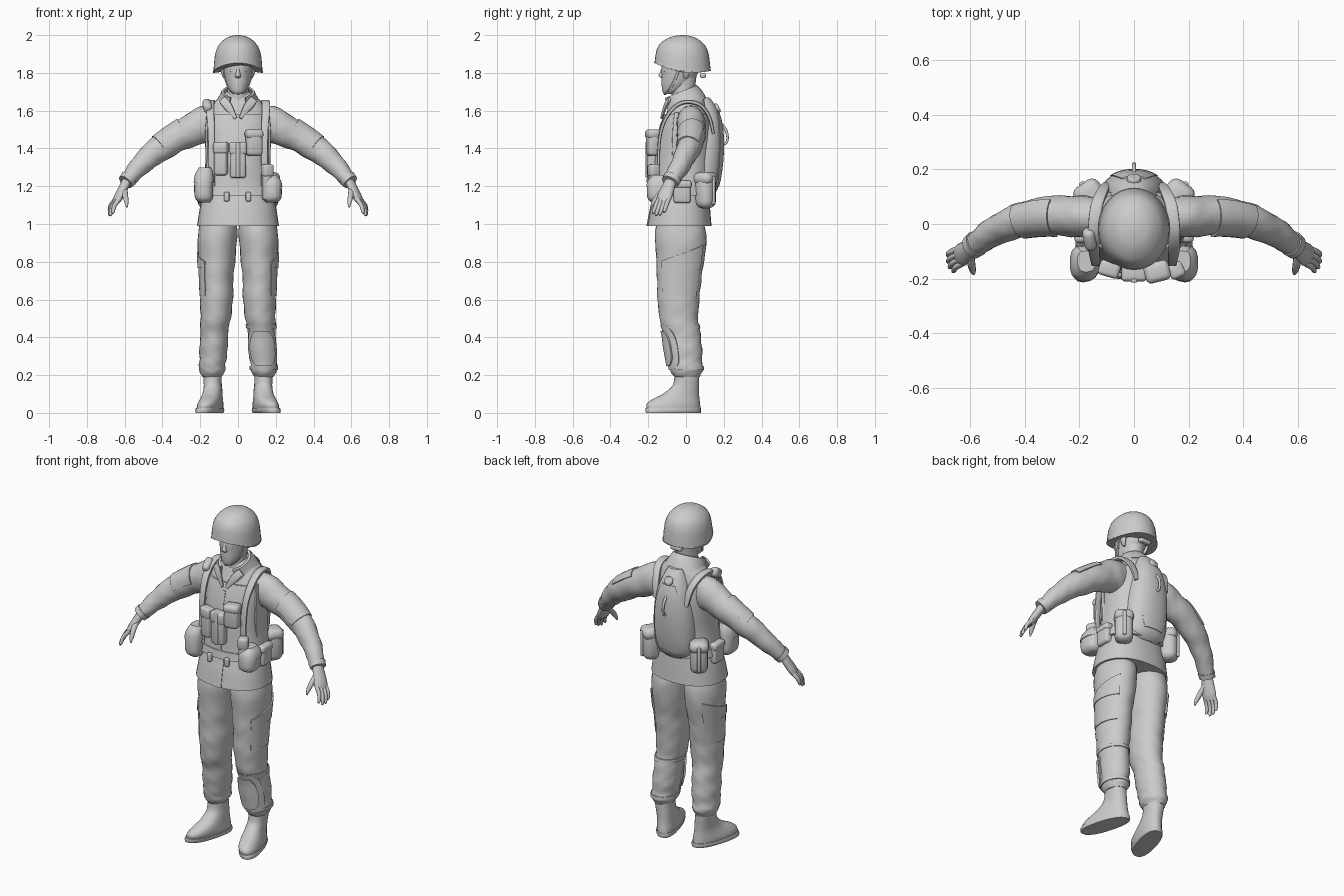
import bpy, bmesh, math
from mathutils import Vector, Matrix

mat = bpy.data.materials.new("plain_grey")
mat.diffuse_color = (0.6, 0.6, 0.6, 1)


def finish(name, bm, angle=40):
    bmesh.ops.recalc_face_normals(bm, faces=bm.faces)
    me = bpy.data.meshes.new(name)
    bm.to_mesh(me)
    bm.free()
    me.materials.append(mat)
    ob = bpy.data.objects.new(name, me)
    bpy.context.collection.objects.link(ob)
    bpy.ops.object.select_all(action='DESELECT')
    ob.select_set(True)
    bpy.context.view_layer.objects.active = ob
    bpy.ops.object.shade_smooth_by_angle(angle=math.radians(angle))
    return ob


# Smooth interpolation through rings (x, y, z, radius_u, radius_v)
def spline(r, t):
    t = max(0, min(len(r) - 1, t))
    i = min(int(t), len(r) - 2)
    f = t - i
    p = [r[max(0, min(len(r) - 1, i + k))] for k in (-1, 0, 1, 2)]
    return [0.5 * (2*b + (c-a)*f + (2*a-5*b+4*c-d)*f*f + (3*b-a-3*c+d)*f**3)
            for a, b, c, d in zip(*p)]


def point(r, t, a, off=0, ref=None, p=2, s=1, warp=None, wr=0):
    q = spline(r, t)
    U, V = Vector((1, 0, 0)), Vector((0, 1, 0))
    if ref:
        T = (Vector(spline(r, t + .05)[:3]) - Vector(spline(r, t - .05)[:3])).normalized()
        U = Vector(ref)
        U = (U - T * U.dot(T)).normalized()
        V = T.cross(U)
    off += wr * math.sin(t * 5.5 + 2 * a) * math.sin(a * 3 + t)
    c, d = math.cos(a), math.sin(a)
    v = Vector(q[:3])
    v += U * max(.001, q[3] + off) * math.copysign(abs(c) ** (2 / p), c)
    v += V * max(.001, q[4] + off) * math.copysign(abs(d) ** (2 / p), d)
    if warp:
        v = warp(v)
    return Vector((v.x * s, v.y, v.z))


# Closed tube through rings
def loft(name, r, t0=0, t1=None, n=24, step=4, **k):
    t1 = len(r) - 1 if t1 is None else t1
    m = max(2, round((t1 - t0) * step))
    bm = bmesh.new()
    rows = [[bm.verts.new(point(r, t0 + (t1-t0)*j/m, math.tau*i/n, **k)) for i in range(n)]
            for j in range(m + 1)]
    for A, B in zip(rows, rows[1:]):
        for i in range(n):
            bm.faces.new((A[i], A[(i+1) % n], B[(i+1) % n], B[i]))
    bm.faces.new(rows[0])
    bm.faces.new(rows[-1])
    return finish(name, bm)


# Raised plate following part of a tube; slant tilts the upper edge, taper rounds the ends
def patch(name, r, t0, t1, a0, a1, off=.012, depth=.02, slant=0, taper=0, n=10, m=8, **k):
    bm = bmesh.new()
    G = []
    for o in (off, off - depth):
        G.append([[bm.verts.new(point(r, t0 + (t1 + slant*(i/n-.5) - t0)*j/m,
                  math.radians((a0+a1)/2 + (a1-a0)*(i/n-.5)*(1 - taper*abs(2*j/m-1)**3)),
                  off=o, **k)) for i in range(n+1)] for j in range(m+1)])
    for g in G:
        for j in range(m):
            for i in range(n):
                bm.faces.new((g[j][i], g[j][i+1], g[j+1][i+1], g[j+1][i]))
    rim = lambda g: g[0][:-1] + [w[-1] for w in g[:-1]] + g[-1][:0:-1] + [w[0] for w in g[:0:-1]]
    A, B = rim(G[0]), rim(G[1])
    for i in range(len(A)):
        j = (i + 1) % len(A)
        bm.faces.new((A[i], A[j], B[j], B[i]))
    return finish(name, bm)


def box(name, loc, size, rz=0, bev=.012, rx=0):
    bm = bmesh.new()
    bmesh.ops.create_cube(bm, size=1)
    bmesh.ops.scale(bm, vec=size, verts=bm.verts)
    bmesh.ops.bevel(bm, geom=bm.edges[:], offset=min(bev, min(size)*.45), segments=3,
                    profile=.5, affect='EDGES')
    bm.transform(Matrix.Translation(loc) @ Matrix.Rotation(math.radians(rz), 4, 'Z')
                 @ Matrix.Rotation(math.radians(rx), 4, 'X'))
    return finish(name, bm)


def pouch(name, loc, size, rz=0, bev=.015):
    box(name, loc, size, rz, bev)
    top = (loc[0], loc[1], loc[2] + size[2]*.33)
    box(name + "_flap", top, (size[0]+.008, size[1]+.008, size[2]*.36), rz, bev)


def at_z(r, z):
    for i in range(len(r) - 1):
        a, b = r[i][2], r[i+1][2]
        if min(a, b) <= z <= max(a, b):
            return i + (z - a) / (b - a)
    return 0


# Jacket and vest
torso = [(0, -.035, .99, .217, .17), (0, -.03, 1.08, .203, .158), (0, -.022, 1.18, .182, .143),
         (0, -.015, 1.32, .163, .143), (0, -.005, 1.45, .165, .138), (0, .003, 1.55, .168, .12),
         (0, .01, 1.62, .145, .1), (0, .012, 1.67, .1, .083), (0, 0, 1.7, .06, .06)]
loft("jacket", torso, n=32, p=2.3)
loft("vest", torso, at_z(torso, 1.17), at_z(torso, 1.58), n=32, p=2.3, off=.01)
loft("belt", torso, at_z(torso, 1.155), at_z(torso, 1.2), n=32, p=2.3, off=.015)
patch("jacket_front_flap", torso, 0, at_z(torso, 1.15), -95, -84, off=.004, p=2.3)
patch("vest_zip", torso, at_z(torso, 1.2), at_z(torso, 1.54), -92, -88, off=.013, p=2.3)
for x in (-.06, .055):
    box("belt_buckle", (x, -.185, 1.145), (.028, .02, .05), bev=.006)

# Collar and neck
collar = [(0, .0, 1.61, .125, .105), (0, -.015, 1.66, .1, .096), (0, -.033, 1.7, .084, .086)]
patch("collar", collar, 0, 2, -62, 242, off=.004, depth=.014, n=28,
      warp=lambda v: Vector((v.x, v.y, v.z + .4*(v.y + .03))))
loft("neck", [(0, .0, 1.58, .075, .07), (0, -.015, 1.68, .058, .062), (0, -.01, 1.78, .058, .065)])

# Head and face
loft("head", [(0, -.09, 1.688, .024, .026), (0, -.075, 1.704, .043, .05), (0, -.054, 1.738, .06, .075),
              (0, -.038, 1.78, .071, .091), (0, -.03, 1.82, .076, .1), (0, -.025, 1.88, .075, .095),
              (0, -.02, 1.94, .04, .05)], n=28)
loft("nose", [(0, -.124, 1.825, .008, .006), (0, -.128, 1.805, .01, .01),
              (0, -.13, 1.788, .014, .016), (0, -.126, 1.778, .015, .013), (0, -.122, 1.772, .008, .006)],
     n=14)
for z in (1.751, 1.742):
    loft("lip", [(-.026, -.108, z, .003, .002), (0, -.122, z, .006, .005), (.026, -.108, z, .003, .002)],
         n=8, ref=(0, 1, 0))


# Helmet with raised front edge and lowered sides
def brim(v):
    f, y = (2 - v.z) / .18, v.y + .018
    return Vector((v.x, v.y, v.z + f*(-(.2 if y < 0 else .08)*y - 1.2*v.x*v.x)))


helmet = [(0, -.018, 1.823, .131, .149), (0, -.018, 1.84, .129, .147), (0, -.018, 1.875, .126, .143),
          (0, -.018, 1.915, .119, .135), (0, -.018, 1.952, .101, .116), (0, -.018, 1.984, .064, .074),
          (0, -.018, 1.997, .027, .032), (0, -.018, 2.0, .002, .002)]
loft("helmet", helmet, n=36, warp=brim)
loft("helmet_rim", helmet, 0, .4, n=36, warp=brim, off=.002)
box("helmet_back_buckle", (0, .09, 1.785), (.07, .03, .025), bev=.008)

leg = [(.105, -.035, 1.03, .092, .115), (.108, -.027, .94, .105, .137), (.112, -.031, .8, .096, .126),
       (.114, -.037, .7, .089, .117), (.113, -.04, .6, .087, .111), (.119, -.038, .5, .08, .102),
       (.126, -.02, .42, .073, .096), (.129, -.01, .34, .075, .095), (.135, -.003, .27, .07, .089),
       (.137, .003, .225, .069, .087), (.137, .005, .19, .05, .066)]
arm = [(.08, .03, 1.55, .06, .07), (.16, .026, 1.532, .076, .098), (.23, .029, 1.503, .075, .088),
       (.32, .03, 1.46, .071, .078), (.41, .015, 1.402, .064, .071), (.48, -.012, 1.347, .056, .061),
       (.54, -.045, 1.284, .05, .05), (.595, -.085, 1.222, .041, .037)]
boot = [(.13, -.065, .02, .059, .142), (.13, -.067, .045, .06, .142), (.13, -.055, .07, .056, .127),
        (.13, -.027, .1, .051, .096), (.132, -.003, .14, .048, .072), (.135, .004, .18, .048, .066),
        (.137, .005, .24, .05, .064)]
splay = lambda v: Vector((v.x - .27*(v.y - .01)*max(0, 1 - v.z/.2), v.y, v.z))

D, W = Vector((.43, -.32, -.845)), Vector((.42, .9, -.12))
for s, side in ((1, "left"), (-1, "right")):
    # Trousers and thigh pocket
    loft(side + "_trouser_leg", leg, s=s, wr=.003, n=28)
    patch(side + "_thigh_pocket", leg, at_z(leg, .62), at_z(leg, .82), -48, 55, s=s, off=.004, slant=-.6)
    patch(side + "_pocket_flap", leg, at_z(leg, .77), at_z(leg, .845), -50, 57, s=s, off=.008, slant=-.6)
    # Boots
    loft(side + "_boot", boot, s=s, warp=splay, p=2.3)
    loft(side + "_sole", [(.13, -.067, 0, .058, .145), (.13, -.067, .012, .063, .147),
                          (.13, -.067, .026, .062, .146)], s=s, warp=splay, p=2.4)
    # Sleeve, cuff and arm pocket
    loft(side + "_sleeve", arm, s=s, ref=(0, 1, 0), wr=.003)
    loft(side + "_cuff", arm, 6.6, 7, s=s, ref=(0, 1, 0), off=.005)
    patch(side + "_sleeve_pocket", arm, 2.6, 4, 40, 185, s=s, ref=(0, 1, 0), off=.006)
    # Hand
    wrist = Vector((.59, -.082, 1.225))
    path = lambda pts: [(*v, a, b) for v, a, b in pts]
    loft(side + "_palm", path([(wrist, .031, .024), (wrist + D*.05, .037, .023),
         (wrist + D*.1, .041, .021), (wrist + D*.13, .034, .014)]), s=s, ref=W, n=16)
    for i, (w, ln) in enumerate(((-.028, .094), (-.0095, .106), (.0095, .1), (.027, .08))):
        b = wrist + D*.11 + W*w
        tip = b + D*ln + W*w*.1
        loft(side + "_finger", path([(b, .0118, .013), (b.lerp(tip, .5) + Vector((.008, 0, .003)), .011, .0115),
             (b.lerp(tip, .92), .0085, .0085), (tip, .003, .003)]), s=s, ref=W, n=10)
    loft(side + "_thumb", [(.6, -.105, 1.19, .014, .015), (.597, -.142, 1.155, .015, .015),
         (.591, -.17, 1.118, .012, .012), (.588, -.184, 1.088, .004, .004)], s=s, ref=W, n=10)
    # Webbing straps and lapel
    loft(side + "_shoulder_strap", [(.138, -.145, 1.2, .015, .008), (.14, -.145, 1.38, .017, .008),
         (.142, -.13, 1.5, .018, .009), (.147, -.088, 1.59, .021, .01), (.147, -.02, 1.643, .022, .011),
         (.137, .065, 1.636, .022, .011), (.115, .12, 1.575, .02, .01), (.1, .145, 1.48, .016, .008)],
         s=s, ref=(1, 0, 0), p=4, n=16)
    loft(side + "_side_strap", [(.172, -.04, 1.2, .012, .006), (.165, -.06, 1.35, .012, .006),
         (.168, -.06, 1.48, .012, .006), (.16, -.05, 1.59, .012, .006)], s=s, ref=(0, 1, 0), p=4, n=12)
    loft(side + "_lapel", [(.085, -.088, 1.66, .02, .006), (.052, -.11, 1.622, .022, .006),
         (.012, -.13, 1.56, .008, .005)], s=s, ref=(1, .3, 0), p=4, n=12)
    # Chin strap, ear and eye
    loft(side + "_chin_strap", [(.08, -.035, 1.83, .007, .003), (.067, -.06, 1.76, .007, .003),
         (.045, -.09, 1.71, .007, .003), (0, -.114, 1.686, .007, .003)], s=s, ref=(0, 1, 0), p=4, n=8)
    loft(side + "_ear", [(.07, 0, 1.77, .006, .008), (.078, .002, 1.795, .01, .018),
         (.08, .004, 1.82, .01, .02)], s=s, n=12)
    loft(side + "_eye", [(.029, -.112, 1.802, .004, .002), (.029, -.112, 1.808, .014, .008),
         (.029, -.112, 1.815, .004, .002)], s=s, n=12)
    # Hip and rear pouches (the left hip pouch is shorter)
    h = 1 if s < 0 else .78
    hip = [(.178, -.14, 1.115, .03, .04), (.181, -.143, 1.115 + .025*h, .047, .06),
           (.182, -.143, 1.115 + .085*h, .05, .064), (.179, -.14, 1.115 + .145*h, .045, .058),
           (.174, -.135, 1.115 + .185*h, .028, .036)]
    loft(side + "_hip_pouch", hip, s=s, p=2.6)
    patch(side + "_hip_pouch_flap", hip, 2.3, 4, -180, 60, s=s, p=2.6, off=.005)
    pouch(side + "_rear_pouch", (s*.16, .104, 1.178), (.1, .1, .19), s*-35, .038)
    box(side + "_rear_pouch_strap", (s*.19, .147, 1.178), (.02, .016, .15), s*-35, .006)
    pouch(side + "_side_pouch", (s*.19, -.02, 1.17), (.05, .09, .12), 0, .015)

# Knee pad on one leg
patch("knee_pad_base", leg, at_z(leg, .23), at_z(leg, .46), -160, -20, off=.006, taper=.35)
patch("knee_pad_shell", leg, at_z(leg, .25), at_z(leg, .435), -138, -42, off=.016, depth=.03, taper=.45)
for z in (.47, .25):
    loft("knee_pad_strap", leg, at_z(leg, z), at_z(leg, z - .022), off=.005, n=28)

# Chest pouches and radio
pouch("centre_pouch", (0, -.178, 1.338), (.085, .058, .19))
box("centre_pouch_strap", (0, -.208, 1.34), (.022, .014, .19), bev=.005)
pouch("magazine_pouch", (-.09, -.165, 1.345), (.07, .05, .175), -16)
pouch("upper_pouch", (.085, -.175, 1.43), (.086, .066, .14), 14, .02)
pouch("long_pouch", (.155, -.17, 1.22), (.05, .05, .19), 25)
box("shoulder_radio", (-.163, -.055, 1.625), (.045, .085, .055), 10, .02, 30)

# Hydration pack with cap and hose
pack = [(0, .08, 1.14, .07, .05), (0, .09, 1.18, .115, .075), (0, .095, 1.28, .128, .093),
        (0, .1, 1.42, .122, .098), (0, .1, 1.54, .1, .088), (0, .092, 1.62, .07, .068),
        (0, .088, 1.67, .045, .036)]
loft("back_pack", pack, n=28, p=2.2)
patch("back_pack_panel", pack, 1.2, 4.6, 50, 130, off=.004, p=2.2, taper=.3)
loft("pack_cap", [(0, .135, 1.595, .025, .025), (0, .168, 1.615, .026, .026), (0, .175, 1.619, .018, .018)],
     ref=(1, 0, 0), n=16)
loft("pack_hose", [(.0, .185, 1.53, .008, .008), (0, .21, 1.5, .008, .008), (0, .22, 1.46, .007, .007),
                   (0, .213, 1.43, .007, .007), (0, .19, 1.42, .007, .007)], ref=(1, 0, 0), n=10)
